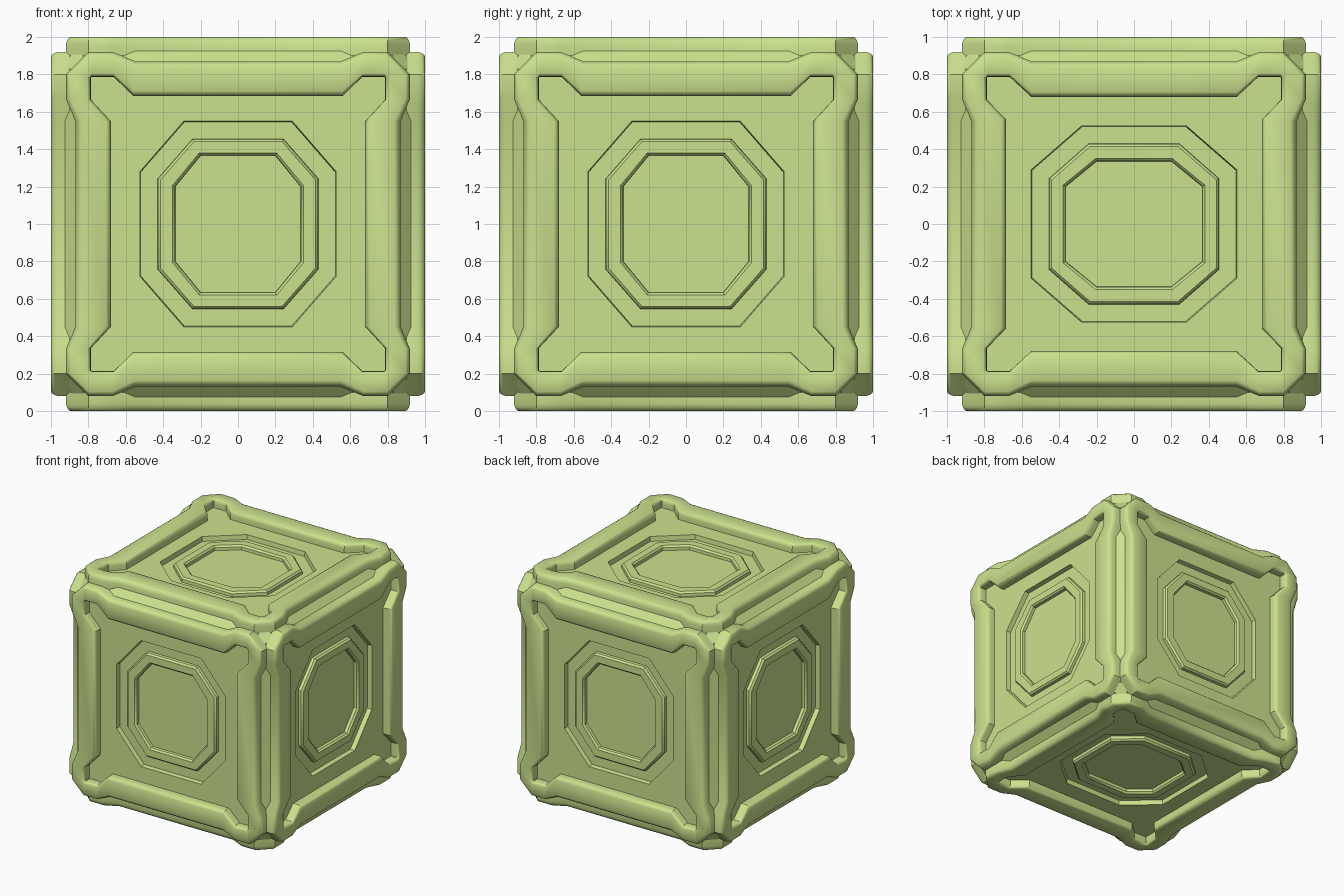
import bpy, bmesh
from mathutils import Vector, Matrix

if "Cube" in bpy.data.objects:
    bpy.data.objects.remove(bpy.data.objects["Cube"])

MAT = bpy.data.materials.new("pale_green")
MAT.diffuse_color = (0.60, 0.76, 0.27, 1)
MAT.use_nodes = True
MAT.node_tree.nodes["Principled BSDF"].inputs["Base Color"].default_value = MAT.diffuse_color

# Face frames: horizontal axis, vertical axis, outward normal
SIDES = {
    "front": ((1, 0, 0), (0, 0, 1), (0, -1, 0)),
    "right": ((0, 1, 0), (0, 0, 1), (1, 0, 0)),
    "back": ((-1, 0, 0), (0, 0, 1), (0, 1, 0)),
    "left": ((0, -1, 0), (0, 0, 1), (-1, 0, 0)),
    "top": ((0, 1, 0), (-1, 0, 0), (0, 0, 1)),
    "bottom": ((0, 1, 0), (1, 0, 0), (0, 0, -1)),
}


def side_matrix(axes):
    return Matrix([Vector(a) for a in axes]).transposed()


def four_corners(pts):
    """Mirror one corner's points (counter-clockwise) into a closed loop."""
    flip = pts[::-1]
    return (pts + [(-x, y) for x, y in flip]
            + [(-x, -y) for x, y in pts] + [(x, -y) for x, y in flip])


def loft(bm, loops, m, cap=False):
    """Skin a list of (points, height) loops, placed on a side of the cube."""
    rings = [[bm.verts.new(m @ Vector((x, y, h))) for x, y in pts] for pts, h in loops]
    for a, b in zip(rings, rings[1:]):
        n = len(a)
        for i in range(n):
            j = (i + 1) % n
            bm.faces.new((a[i], a[j], b[j], b[i]))
    if cap:
        bm.faces.new(rings[-1])
    return rings


def finish(bm, name):
    me = bpy.data.meshes.new(name)
    bm.to_mesh(me)
    bm.free()
    me.materials.append(MAT)
    ob = bpy.data.objects.new(name, me)
    ob.location.z = 1
    bpy.context.collection.objects.link(ob)
    bpy.ops.object.select_all(action='DESELECT')
    bpy.context.view_layer.objects.active = ob
    ob.select_set(True)
    bpy.ops.object.shade_smooth_by_angle(angle=0.6)


# Core: recessed panels with octagonal groove, raised ring and sunken centre
def octagon(w, h, cx, cy):
    return four_corners([(w, cy), (cx, h)])


PANEL, FLOOR = 0.925, 0.885
core_loops = [
    (octagon(0.87, 0.87, 0.83, 0.83), PANEL),
    (octagon(0.525, 0.55, 0.29, 0.28), PANEL),
    (octagon(0.52, 0.545, 0.287, 0.277), FLOOR),
    (octagon(0.43, 0.455, 0.243, 0.242), FLOOR),
    (octagon(0.428, 0.453, 0.242, 0.241), PANEL - 0.015),
    (octagon(0.415, 0.44, 0.236, 0.235), PANEL),
    (octagon(0.35, 0.38, 0.207, 0.206), PANEL),
    (octagon(0.337, 0.367, 0.201, 0.2), PANEL - 0.015),
    (octagon(0.335, 0.365, 0.2, 0.2), FLOOR),
]
core = bmesh.new()
hull = bmesh.new()
for axes in SIDES.values():
    rings = loft(core, core_loops, side_matrix(axes), cap=True)
    for v in rings[0]:
        hull.verts.new(v.co)

# Chamfered edges and corners of the core: hull without its six flat sides
bmesh.ops.convex_hull(hull, input=hull.verts[:])
hull.normal_update()
flat = [f for f in hull.faces if max(abs(c) for c in f.normal) > 0.99]
bmesh.ops.delete(hull, geom=flat, context='FACES')
tmp = bpy.data.meshes.new("chamfers")
hull.to_mesh(tmp)
hull.free()
core.from_mesh(tmp)
bpy.data.meshes.remove(tmp)
bmesh.ops.remove_doubles(core, verts=core.verts[:], dist=0.0005)
bmesh.ops.recalc_face_normals(core, faces=core.faces[:])
finish(core, "crate_core")

# Frames: raised rounded borders with notched edges and stepped openings
outer = four_corners([(0.87, 0.55), (0.92, 0.67), (0.92, 0.80),
                      (0.80, 0.92), (0.67, 0.92), (0.55, 0.87)])
inner = four_corners([(0.68, 0.55), (0.787, 0.665), (0.787, 0.782),
                      (0.782, 0.787), (0.665, 0.787), (0.56, 0.685)])
profile = [(0, 0.90), (0, 0.96), (0.04, 0.98), (0.10, 0.993), (0.18, 1.0),
           (0.86, 1.0), (0.93, 0.995), (0.98, 0.983), (1, 0.965), (1, 0.915)]
frame_loops = [([(a[0] + (b[0] - a[0]) * t, a[1] + (b[1] - a[1]) * t)
                 for a, b in zip(outer, inner)], h) for t, h in profile]
for side, axes in SIDES.items():
    bm = bmesh.new()
    loft(bm, frame_loops, side_matrix(axes))
    finish(bm, side + "_frame")
